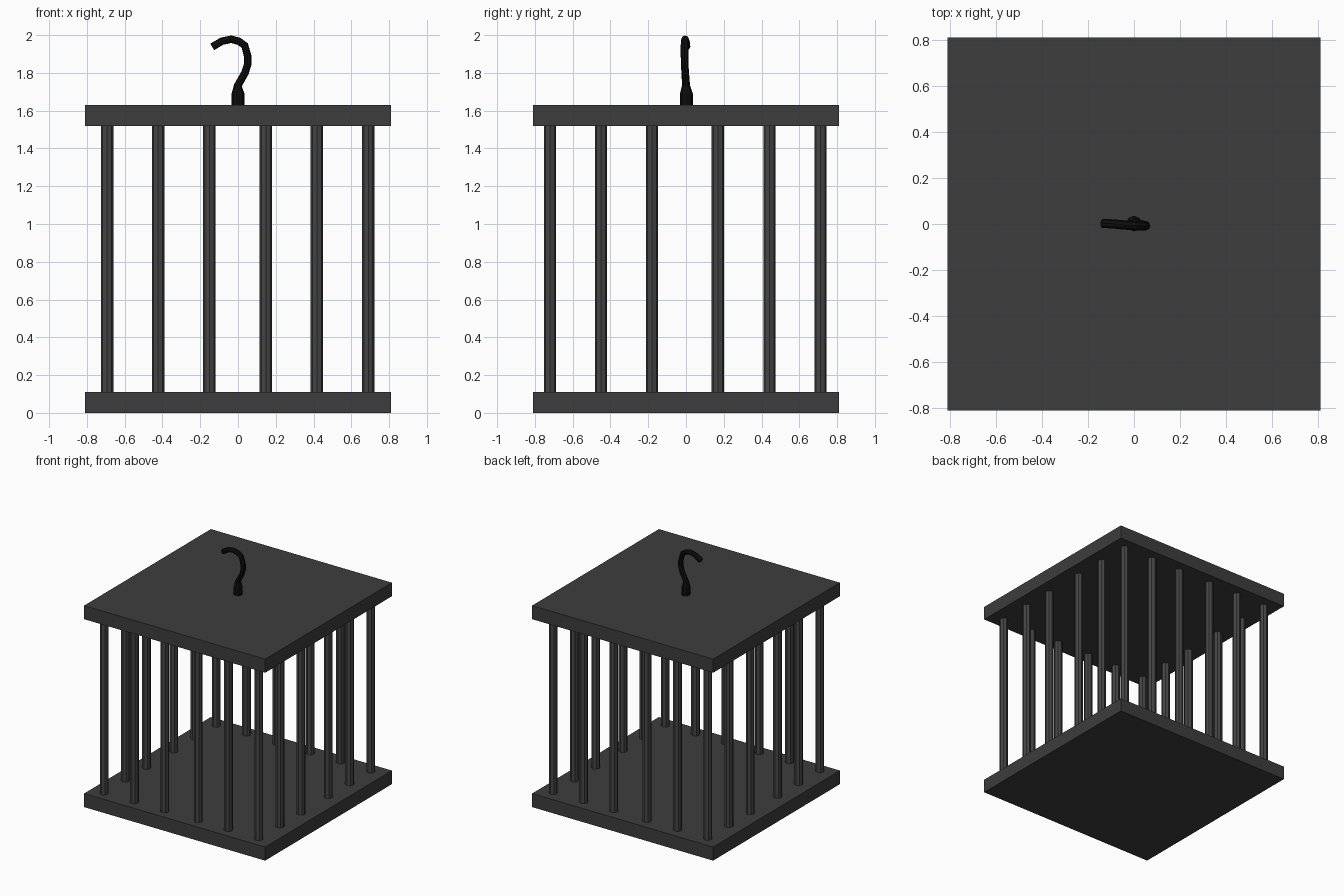
import bpy

if "Cube" in bpy.data.objects:
    bpy.data.objects.remove(bpy.data.objects["Cube"])


def material(name, value):
    m = bpy.data.materials.new(name)
    m.diffuse_color = (value, value, value, 1)
    m.use_nodes = True
    m.node_tree.nodes["Principled BSDF"].inputs["Base Color"].default_value = m.diffuse_color
    return m


iron = material("dark_iron", 0.047)
bar_iron = material("bar_iron", 0.06)
black = material("black_metal", 0.004)


def plate(name, z0, z1):
    bpy.ops.mesh.primitive_cube_add(size=1, location=(0, 0, (z0 + z1) / 2))
    o = bpy.context.object
    o.name = name
    o.scale = (1.62, 1.62, z1 - z0)
    o.data.materials.append(iron)


# Floor and roof slabs
plate("floor_plate", 0, 0.11)
plate("roof_plate", 1.52, 1.63)

# Bars around the perimeter
xs = [-0.693, -0.423, -0.151, 0.148, 0.418, 0.69]
ys = [-0.72, -0.45, -0.18, 0.169, 0.442, 0.712]
for i, x in enumerate(xs):
    for j, y in enumerate(ys):
        if i in (0, 5) or j in (0, 5):
            bpy.ops.mesh.primitive_cylinder_add(
                vertices=8, radius=0.033, depth=1.43, location=(x, y, 0.815))
            o = bpy.context.object
            o.name = f"bar_{i}_{j}"
            o.data.materials.append(bar_iron)

# Hanging hook: thick stem tapering into a bent rod (x, y, z, radius)
path = [(0, 0.002, 1.62, 0.034), (0, 0.002, 1.69, 0.034),
        (0, 0, 1.735, 0.021), (0.037, -0.004, 1.80, 0.02),
        (0.051, -0.007, 1.845, 0.02), (0.051, -0.008, 1.89, 0.02),
        (0.036, -0.008, 1.945, 0.02), (0.005, -0.007, 1.967, 0.02),
        (-0.035, -0.005, 1.978, 0.02), (-0.085, 0.0, 1.968, 0.02),
        (-0.136, 0.003, 1.938, 0.02)]
cu = bpy.data.curves.new("hook", 'CURVE')
cu.dimensions = '3D'
cu.bevel_depth = 1.0
cu.bevel_resolution = 2
cu.use_fill_caps = True
sp = cu.splines.new('POLY')
sp.points.add(len(path) - 1)
for p, (x, y, z, r) in zip(sp.points, path):
    p.co = (x, y, z, 1)
    p.radius = r
sp.use_smooth = False
hook = bpy.data.objects.new("hook", cu)
bpy.context.collection.objects.link(hook)
cu.materials.append(black)
